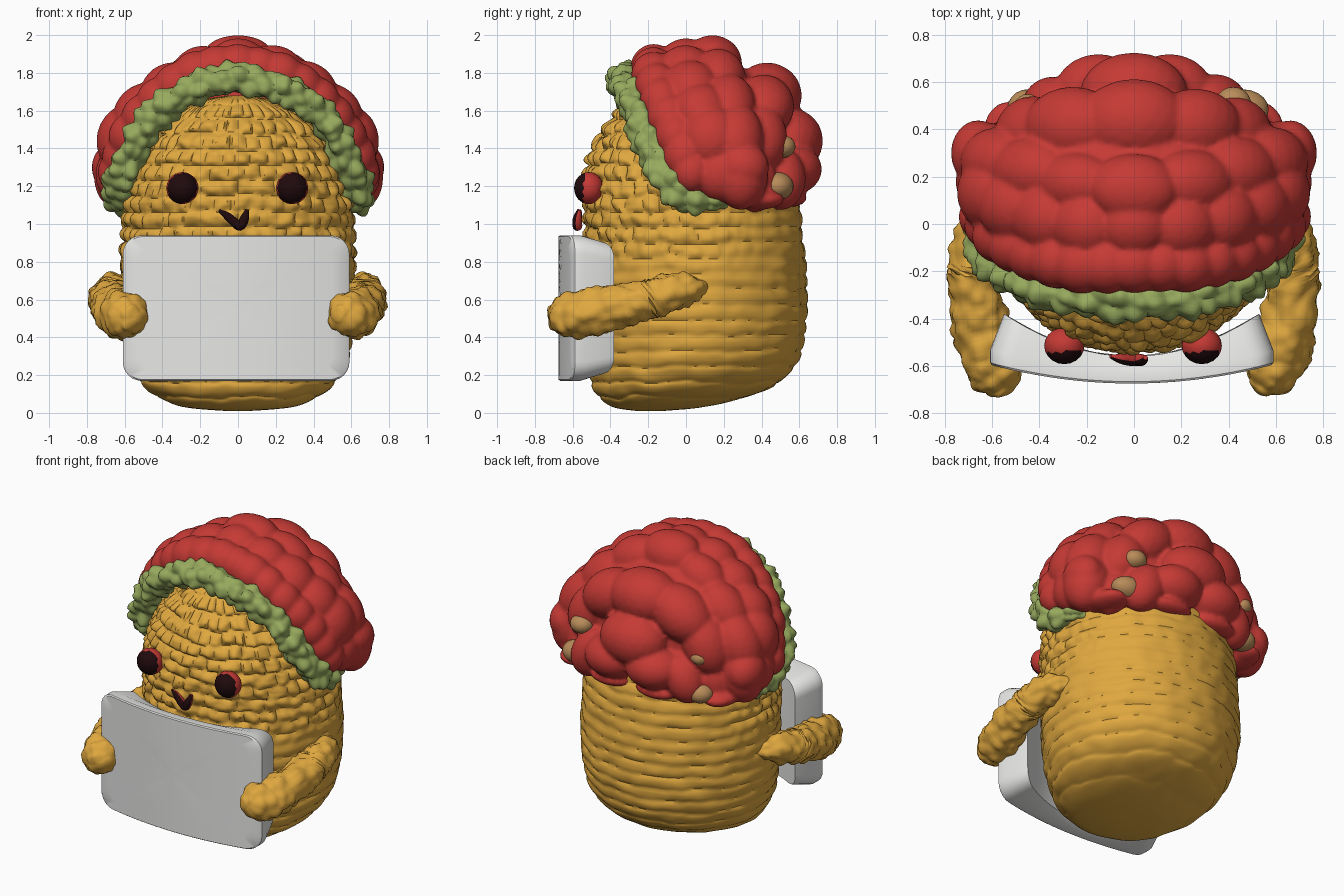
import bpy, bmesh, math, random
from mathutils import Vector, Matrix, noise

if "Cube" in bpy.data.objects:
    bpy.data.objects.remove(bpy.data.objects["Cube"])
random.seed(4)

def mat(name, r, g, b):
    m = bpy.data.materials.new(name)
    m.diffuse_color = (r, g, b, 1)
    m.use_nodes = True
    m.node_tree.nodes["Principled BSDF"].inputs["Base Color"].default_value = m.diffuse_color
    return m

YELLOW = mat("golden yarn", .74, .39, .05)
RED = mat("red yarn", .56, .042, .035)
GREEN = mat("leaf green", .31, .40, .11)
TAN = mat("tan yarn", .48, .26, .10)
WHITE = mat("white card", .80, .80, .79)
BLACK = mat("dark brown", .014, .003, .004)

def finish(name, bm, *mats, angle=50):
    bmesh.ops.recalc_face_normals(bm, faces=bm.faces[:])
    me = bpy.data.meshes.new(name)
    bm.to_mesh(me)
    bm.free()
    for m in mats:
        me.materials.append(m)
    ob = bpy.data.objects.new(name, me)
    bpy.context.collection.objects.link(ob)
    bpy.context.view_layer.objects.active = ob
    ob.select_set(True)
    bpy.ops.object.shade_smooth_by_angle(angle=math.radians(angle))
    ob.select_set(False)
    return ob

def spline(pts, t):
    """Catmull-Rom through tuples, t in 0..1."""
    n = len(pts) - 1
    i = min(int(t * n), n - 1)
    u = t * n - i
    p = [pts[max(0, min(n, i + k))] for k in (-1, 0, 1, 2)]
    return [.5 * (2 * b + (c - a) * u + (2 * a - 5 * b + 4 * c - d) * u * u
                  + (3 * b - a - 3 * c + d) * u ** 3) for a, b, c, d in zip(*p)]

def loft(bm, rings):
    """Skin a list of equal closed rings, closing both ends."""
    vs = [[bm.verts.new(p) for p in r] for r in rings]
    n = len(vs[0])
    for a, b in zip(vs, vs[1:]):
        for i in range(n):
            bm.faces.new((a[i], a[(i + 1) % n], b[(i + 1) % n], b[i]))
    bm.faces.new(vs[0])
    bm.faces.new(vs[-1])

def knit(p, scale):
    """Rounded stitch lumps, about -0.5 to 0.5."""
    return .5 - noise.voronoi(Vector(p) * scale)[0][0]

def tube(bm, pts, steps, sides, bump=0, scale=10):
    """Tube along (x, y, z, radius) points with knitted lumps."""
    rings = []
    for s in range(steps + 1):
        t = s / steps
        q = spline(pts, t)
        c, r = Vector(q[:3]), max(q[3], .004)
        d = Vector(spline(pts, min(1, t + .01))[:3]) - Vector(spline(pts, max(0, t - .01))[:3])
        d.normalize()
        u = d.cross(Vector((0, 1, .3))).normalized()
        w = d.cross(u)
        ring = []
        for k in range(sides):
            a = 2 * math.pi * k / sides
            o = u * math.cos(a) + w * math.sin(a)
            ring.append(c + o * (r + bump * min(1, r / .06) * knit(c + o * r, scale)))
        rings.append(ring)
    loft(bm, rings)

# Body: egg of knitted rows; profile is (z, half width, front y, back y)
PROFILE = [(.01, .06, -.26, -.12), (.03, .28, -.38, .08), (.08, .41, -.45, .30),
           (.15, .50, -.49, .47), (.27, .57, -.51, .585), (.45, .61, -.52, .63),
           (.65, .62, -.52, .635), (.9, .612, -.52, .62), (1.1, .597, -.535, .59),
           (1.28, .545, -.525, .52), (1.44, .46, -.475, .42), (1.57, .34, -.385, .3),
           (1.65, .2, -.31, .15), (1.68, .05, -.2, .0)]
ROW, N = .082, 200
rings = []
for s in range(171):
    z, rx, yf, yb = spline(PROFILE, s / 170)
    ring = []
    for k in range(N):
        a = 2 * math.pi * k / N
        x, y = math.sin(a), -math.cos(a)
        p = Vector((x * rx, (yf + yb) / 2 + y * (yb - yf) / 2, z))
        h = (z + .018 * noise.noise(p * 5) + .01 * noise.noise(p * 13)) / ROW
        row = math.floor(h)
        rib = 1 - abs(2 * (h - row) - 1) ** 3
        front = max(0, min(1, .75 - y * 1.1)) * max(0, min(1, (z - .72) * 5))
        u = (a * 38 / (2 * math.pi) + .5 * (row % 2) + .5 * noise.noise((a * 3, row * 2.3, 0))) % 1
        stitch = rib * (1 - abs(2 * u - 1) ** 4)
        edge = min(1, rx / .4)
        d = edge * (front * (.03 * stitch - .012 + .022 * noise.noise(p * 16))
                    + (1 - front) * (.013 * rib - .004 + .010 * noise.noise(p * 9)))
        ring.append(p + Vector((x * d, y * d, 0)))
    rings.append(ring)
bm = bmesh.new()
loft(bm, rings)
finish("body", bm, YELLOW)

# Arms: tapered knitted tubes reaching round the card
ARM = [(.58, .10, .66, .03), (.645, .0, .655, .085), (.675, -.14, .62, .105), (.672, -.28, .585, .11),
       (.65, -.42, .55, .12), (.615, -.54, .525, .13), (.585, -.62, .515, .12),
       (.545, -.685, .505, .08), (.525, -.715, .5, .02)]
for side, label in ((-1, "left"), (1, "right")):
    bm = bmesh.new()
    tube(bm, [(side * x, y, z, r) for x, y, z, r in ARM], 60, 40, .04, 15)
    finish(label + "_arm", bm, YELLOW)

# Card: bowed rounded panel, tapering to a hollow back
def outline(s, k, yfun):
    ring = []
    for cx, cz, a0 in ((1, 1, 0), (-1, 1, 90), (-1, -1, 180), (1, -1, 270)):
        for j in range(7):
            a = math.radians(a0 + j * 15)
            ring.append((s * (cx * .5 + .1 * math.cos(a)), s * (cz * .285 + .1 * math.sin(a))))
    full = []  # extra points on the long edges keep the bow smooth
    for i, (x, z) in enumerate(ring):
        full.append((x, z))
        if i in (6, 20):
            x2, z2 = ring[(i + 1) % 28]
            full += [(x + (x2 - x) * j / 14, z + (z2 - z) * j / 14) for j in range(1, 14)]
    return [(x * k - .01, yfun(x), .555 + z * k) for x, z in full]

def front_y(x): return -.675 + .08 * (x / .6) ** 2
def back_y(x): return -.56 + .18 * (x / .6) ** 2
bm = bmesh.new()
loft(bm, [outline(s, .9, back_y) for s in (.02, .35, .7, 1)]
     + [outline(1, 1, lambda x: front_y(x) + .06), outline(1, 1, lambda x: front_y(x) + .008)]
     + [outline(s, 1, front_y) for s in (.985, .85, .7, .5, .3, .02)])
finish("card", bm, WHITE, angle=35)

# Green frill framing the face
half = [(.56, .21, 1.12, .03), (.62, .13, 1.125, .065), (.63, -.01, 1.155, .085), (.6, -.125, 1.275, .09),
        (.53, -.2, 1.44, .08), (.41, -.26, 1.6, .08), (.22, -.31, 1.72, .08)]
arc = half + [(0, -.325, 1.765, .085)] + [(-x, y, z, r) for x, y, z, r in reversed(half)]
bm = bmesh.new()
tube(bm, arc, 240, 36, .07, 12)
finish("green_frill", bm, GREEN)

# Red hair: rows of stretched lumps over a core, fused into one skin
def lump(bm, c, size, tilt=0):
    r = bmesh.ops.create_icosphere(bm, subdivisions=3, radius=1)
    rot = Matrix.Rotation(tilt, 3, "Y")
    for v in r["verts"]:
        v.co = Vector(c) + rot @ Vector([a * b for a, b in zip(v.co, size)])

bm = bmesh.new()
lump(bm, (0, .17, 1.42), (.62, .37, .44))
ROWS = [  # half arc of (x, y, z, radius), lump count, stretch along arc, stretch in y
    ([(0, -.17, 1.83, .12), (.22, -.17, 1.79, .12), (.42, -.13, 1.66, .12), (.565, -.05, 1.47, .12),
      (.64, .03, 1.28, .105)], 17, 1.1, 1.0),
    ([(0, .0, 1.86, .12), (.25, .0, 1.8, .12), (.45, .05, 1.66, .13), (.59, .12, 1.5, .14),
      (.63, .18, 1.27, .12)], 11, 1.25, 1.15),
    ([(0, .15, 1.85, .14), (.24, .17, 1.77, .14), (.43, .22, 1.62, .15), (.575, .26, 1.45, .155),
      (.62, .29, 1.27, .14)], 9, 1.35, 1.0),
    ([(0, .43, 1.68, .175), (.2, .42, 1.65, .16), (.36, .39, 1.55, .15), (.45, .38, 1.4, .14),
      (.48, .36, 1.22, .12)], 7, 1.35, 1.05),
    ([(0, .55, 1.44, .18), (.13, .55, 1.42, .17), (.24, .53, 1.37, .16), (.3, .52, 1.31, .15),
      (.34, .5, 1.24, .13)], 3, 1.3, 1.0),
]
for pts, count, along, sy in ROWS:
    full = [(-x, y, z, r) for x, y, z, r in reversed(pts[1:])] + pts
    for i in range(count):
        t = i / (count - 1)
        x, y, z, r = spline(full, t)
        a, b = spline(full, max(0, t - .01)), spline(full, min(1, t + .01))
        r *= random.uniform(.94, 1.06)
        lump(bm, (x, y, z), (r * along, r * sy, r), -math.atan2(b[2] - a[2], b[0] - a[0]))
lump(bm, (0, .14, 1.9), (.18, .13, .1))
for s in (-1, 1):
    lump(bm, (s * .15, .55, 1.29), (.19, .17, .14))
    lump(bm, (s * .66, .3, 1.3), (.115, .14, .13))
    lump(bm, (s * .53, .38, 1.13), (.11, .14, .055))
    lump(bm, (s * .17, .55, 1.14), (.15, .09, .05))
hair = finish("hair", bm, RED)
rm = hair.modifiers.new("fuse", "REMESH")
rm.mode, rm.voxel_size, rm.use_smooth_shade = "VOXEL", .014, True
sm = hair.modifiers.new("soften", "SMOOTH")
sm.factor, sm.iterations = .5, 2

# Tan patches peeping out under the hair at the back, larger on the right
bm = bmesh.new()
lump(bm, (.46, .485, 1.2), (.11, .085, .075))
lump(bm, (.42, .51, 1.41), (.075, .07, .06))
lump(bm, (-.45, .49, 1.17), (.085, .08, .065))
lump(bm, (-.45, .49, 1.41), (.06, .06, .05))
finish("tan_patches", bm, TAN)

# Face: eyes and mouth are dark in front, red behind
def dark_front(bm, limit):
    bmesh.ops.recalc_face_normals(bm, faces=bm.faces[:])
    for f in bm.faces:
        f.material_index = 1 if f.normal.y < limit else 0

for x, label in ((-.295, "left"), (.287, "right")):
    bm = bmesh.new()
    lump(bm, (x, -.515, 1.19), (.085, .078, .085))
    dark_front(bm, -.35)
    finish(label + "_eye", bm, RED, BLACK)

bm = bmesh.new()
tube(bm, [(-.1, -.56, 1.07, .008), (-.06, -.57, 1.045, .02), (-.02, -.575, 1.01, .025),
          (.012, -.575, .99, .026), (.035, -.575, 1.03, .024), (.048, -.565, 1.075, .01)], 24, 14)
dark_front(bm, -.15)
finish("mouth", bm, RED, BLACK)
